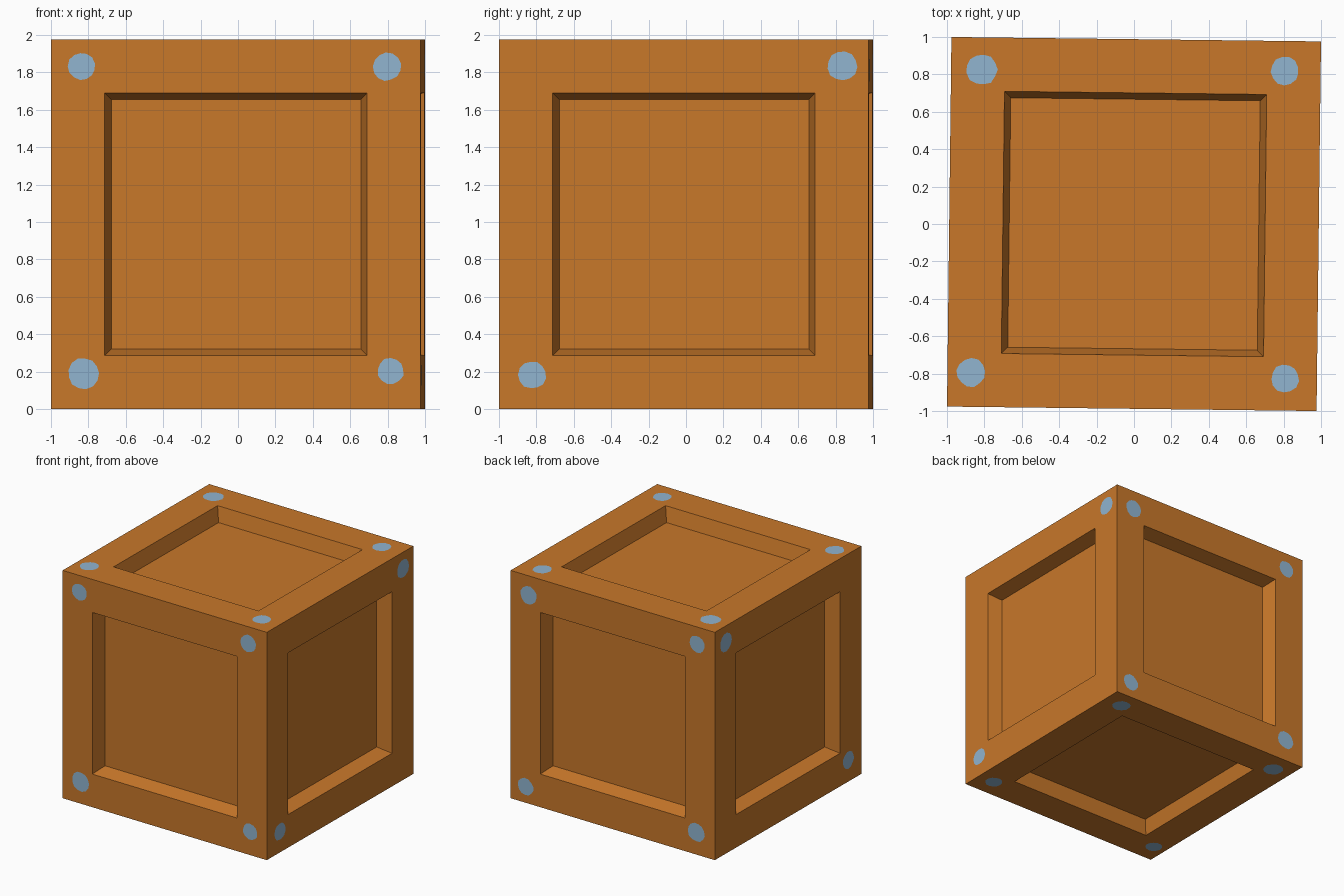
import bpy, bmesh, math, random
from mathutils import Matrix, Vector

if "Cube" in bpy.data.objects:
    bpy.data.objects.remove(bpy.data.objects["Cube"])

random.seed(4)
H = 0.988                                   # half side of the crate
PLACE = Matrix.Translation((0, 0, H)) @ Matrix.Rotation(-0.012, 4, 'Z')


def material(name, rgb):
    m = bpy.data.materials.new(name)
    m.diffuse_color = (*rgb, 1)
    m.use_nodes = True
    m.node_tree.nodes["Principled BSDF"].inputs["Base Color"].default_value = m.diffuse_color
    return m


def add_object(name, bm, mat):
    mesh = bpy.data.meshes.new(name)
    bm.to_mesh(mesh)
    bm.free()
    mesh.materials.append(mat)
    ob = bpy.data.objects.new(name, mesh)
    ob.matrix_world = PLACE
    bpy.context.collection.objects.link(ob)


wood = material("orange_wood", (0.58, 0.187, 0.023))
metal = material("blue_metal", (0.283, 0.462, 0.630))

# Crate body: a cube with a frame and a recessed panel on every side
bm = bmesh.new()
bmesh.ops.create_cube(bm, size=2 * H)
panels = bm.faces[:]
bmesh.ops.inset_individual(bm, faces=panels, thickness=H - 0.701, use_even_offset=True)
bmesh.ops.inset_individual(bm, faces=panels, thickness=0.034, depth=-0.125, use_even_offset=True)
add_object("crate_body", bm, wood)

# Rivets: rough flat discs; each side has its right and up axes and (u, v, radius) spots
X, Y, Z = Vector((1, 0, 0)), Vector((0, 1, 0)), Vector((0, 0, 1))
SIDES = {
    "front": (X, Z, [(-.823, .844, .074), (.808, .842, .075),
                     (-.813, -.798, .083), (.827, -.785, .071)]),
    "right": (Y, Z, [(.848, .846, .080), (-.81, -.806, .074)]),
    "back": (-X, Z, [(-.814, .819, .080), (.818, .838, .075),
                     (-.843, -.849, .075), (.808, -.794, .082)]),
    "left": (-Y, Z, [(-.839, .845, .079), (.812, -.80, .074)]),
    "top": (X, Y, [(-.823, .816, .083), (.797, .828, .076),
                   (-.862, -.804, .077), (.817, -.816, .075)]),
    "bottom": (X, -Y, [(.814, -.829, .077), (.83, .816, .073),
                       (-.823, -.81, .083), (-.87, .806, .071)]),
}
N = 13
for side, (right, up, spots) in SIDES.items():
    out = right.cross(up)
    bm = bmesh.new()
    for u, v, r in spots:
        turn = random.uniform(0, 1)
        rim = []
        for i in range(N):
            a = turn + math.tau * i / N
            rr = r * random.uniform(0.95, 1.04)
            p = right * (u + rr * math.cos(a)) + up * (v + rr * math.sin(a))
            rim.append(bm.verts.new(p + out * (H + 0.001)))
        bm.faces.new(rim)
    add_object(side + "_rivets", bm, metal)
